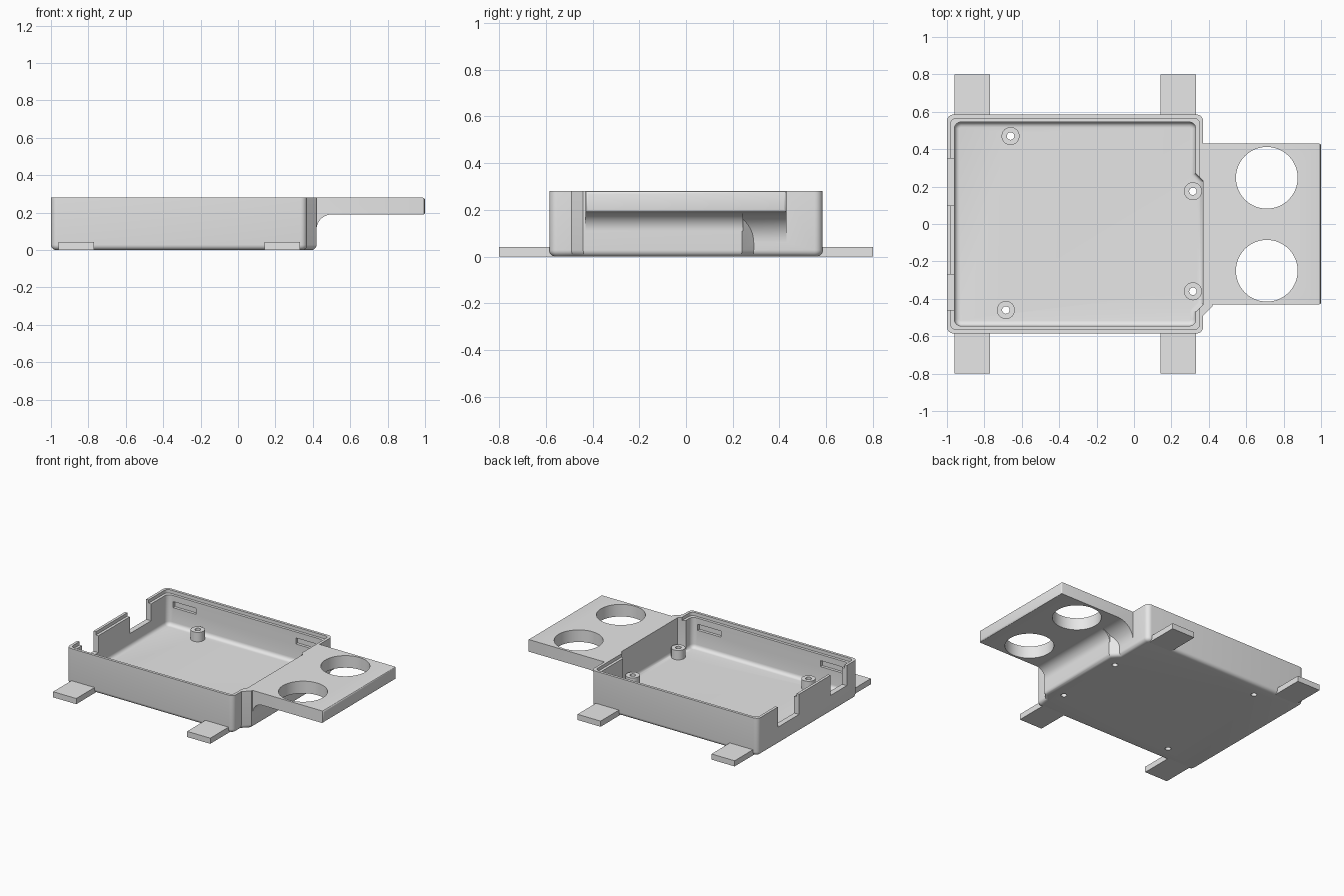
import bpy, bmesh, math
from mathutils import Vector

cube = bpy.data.objects.get("Cube")
if cube:
    bpy.data.objects.remove(cube, do_unlink=True)

mat = bpy.data.materials.new("light grey plastic")
mat.use_nodes = True
GREY = (0.8, 0.8, 0.8, 1)
mat.diffuse_color = GREY
mat.node_tree.nodes["Principled BSDF"].inputs["Base Color"].default_value = GREY


def finish(name, bm):
    bmesh.ops.recalc_face_normals(bm, faces=bm.faces)
    mesh = bpy.data.meshes.new(name)
    bm.to_mesh(mesh)
    bm.free()
    mesh.materials.append(mat)
    ob = bpy.data.objects.new(name, mesh)
    bpy.context.collection.objects.link(ob)
    return ob


def rounded(corners, steps=6):
    """Outline from (x, y, r) corners; r rounds a right-angled corner."""
    out = []
    for i, (x, y, r) in enumerate(corners):
        p = Vector((x, y))
        if not r:
            out.append(p)
            continue
        d1 = (Vector(corners[i - 1][:2]) - p).normalized()
        d2 = (Vector(corners[(i + 1) % len(corners)][:2]) - p).normalized()
        c = p + r * (d1 + d2)
        for k in range(steps + 1):
            t = math.pi / 2 * k / steps
            out.append(c - r * (d2 * math.cos(t) + d1 * math.sin(t)))
    return out


def prism(name, outline, lo, hi, axis="z", pick=None, bevel=0, segments=5):
    """Extrude an outline along z or y; bevel the edges whose vertices all satisfy pick."""
    bm = bmesh.new()
    place = (lambda a, b: (a, b, lo)) if axis == "z" else (lambda a, b: (a, lo, b))
    face = bm.faces.new([bm.verts.new(place(*p)) for p in outline])
    move = (0, 0, hi - lo) if axis == "z" else (0, hi - lo, 0)
    ext = bmesh.ops.extrude_face_region(bm, geom=[face])["geom"]
    bmesh.ops.translate(bm, vec=move, verts=[v for v in ext if isinstance(v, bmesh.types.BMVert)])
    bmesh.ops.recalc_face_normals(bm, faces=bm.faces)
    if pick:
        edges = [e for e in bm.edges if all(pick(v.co) for v in e.verts)]
        bmesh.ops.bevel(bm, geom=edges, offset=bevel, segments=segments, profile=0.5, affect='EDGES')
    return finish(name, bm)


def box(name, x0, x1, y0, y1, z0, z1):
    return prism(name, [(x0, y0), (x1, y0), (x1, y1), (x0, y1)], z0, z1)


def disc(name, x, y, r, z0, z1, n):
    ring = [(x + r * math.cos(math.tau * i / n), y + r * math.sin(math.tau * i / n)) for i in range(n)]
    return prism(name, ring, z0, z1)


def combine(target, tool, op='DIFFERENCE'):
    mod = target.modifiers.new("bool", 'BOOLEAN')
    mod.object, mod.operation, mod.solver = tool, op, 'EXACT'
    bpy.context.view_layer.objects.active = target
    bpy.ops.object.modifier_apply(modifier=mod.name)
    bpy.data.objects.remove(tool, do_unlink=True)


def smooth(ob):
    bpy.ops.object.select_all(action='DESELECT')
    ob.select_set(True)
    bpy.context.view_layer.objects.active = ob
    bpy.ops.object.shade_smooth_by_angle(angle=math.radians(30))


def tray_outline(left, right, half, bump, front, back, r):
    """Rounded rectangle whose +x wall steps out by a chamfered bump."""
    step = bump - right
    return rounded([(left, -half, r), (right, -half, r), (right, front - step, 0), (bump, front, 0),
                    (bump, back, 0), (right, back + step, 0), (right, half, r), (left, half, r)])


TOP, FLOOR = 0.28, 0.03

# Tray shell with rounded underside
tray = prism("tray", tray_outline(-1, 0.37, 0.585, 0.42, -0.44, 0.24, 0.035), 0, TOP,
             pick=lambda c: c.z < 0.001, bevel=0.028)

# Side shelf with its underside fillets blending into the wall


def fillet(x, z, r):
    return [(x - r * math.sin(t), z + r * math.cos(t))
            for t in (math.pi / 2 * k / 10 for k in range(11))]


shelf = prism("shelf", [(0.36, TOP), (1, TOP), (1, 0.19)] + fillet(0.5, 0.06, 0.13) + [(0.36, 0.06)],
              -0.43, 0.43, axis="y", pick=lambda c: c.x > 0.99, bevel=0.012, segments=3)
combine(tray, shelf, 'UNION')
web = prism("web", fillet(0.5, 0.11, 0.08) + [(0.4, 0.11), (0.4, 0.21), (0.5, 0.21)],
            -0.43, 0.245, axis="y")
combine(tray, web, 'UNION')

# Hollow interior and stepped rim
combine(tray, prism("cavity", tray_outline(-0.96, 0.33, 0.545, 0.37, -0.43, 0.23, 0.035), FLOOR, 0.4,
                    pick=lambda c: c.z < FLOOR + 0.001, bevel=0.028))
combine(tray, prism("rim_step", rounded([(-0.98, -0.565, 0.03), (0.35, -0.565, 0.03),
                                         (0.35, 0.565, 0.03), (-0.98, 0.565, 0.03)]), 0.255, 0.4))

# Port openings in the -x wall
for y0, y1 in ((0.1, 0.35), (-0.46, -0.27)):
    combine(tray, box("port", -1.1, -0.9, y0, y1, 0.13, 0.4))

# Latch slots recessed into both long walls
for x in (-0.82, 0.19):
    combine(tray, box("slot", x - 0.095, x + 0.095, -0.566, 0.566, 0.165, 0.21))

# Large round holes in the shelf
for y in (0.247, -0.25):
    combine(tray, disc("shelf_hole", 0.71, y, 0.165, 0.1, 0.4, 64))

# Screw standoffs, each with a hole through the floor
for i, (x, y) in enumerate(((-0.66, 0.47), (0.315, 0.175), (0.315, -0.36), (-0.685, -0.46))):
    combine(tray, disc("floor_hole", x, y, 0.02, -0.1, 0.1, 24))
    post = disc(f"standoff_{i + 1}", x, y, 0.048, 0.02, 0.1, 32)
    combine(post, disc("post_hole", x, y, 0.02, -0.1, 0.2, 24))
    smooth(post)
smooth(tray)

# Mounting tabs on both long sides
for side, s in (("front", -1), ("back", 1)):
    for end, x in (("right", -0.865), ("left", 0.237)):
        ys = sorted((s * 0.556, s * 0.8))
        box(f"{side}_{end}_tab", x - 0.095, x + 0.095, *ys, 0, 0.042)
